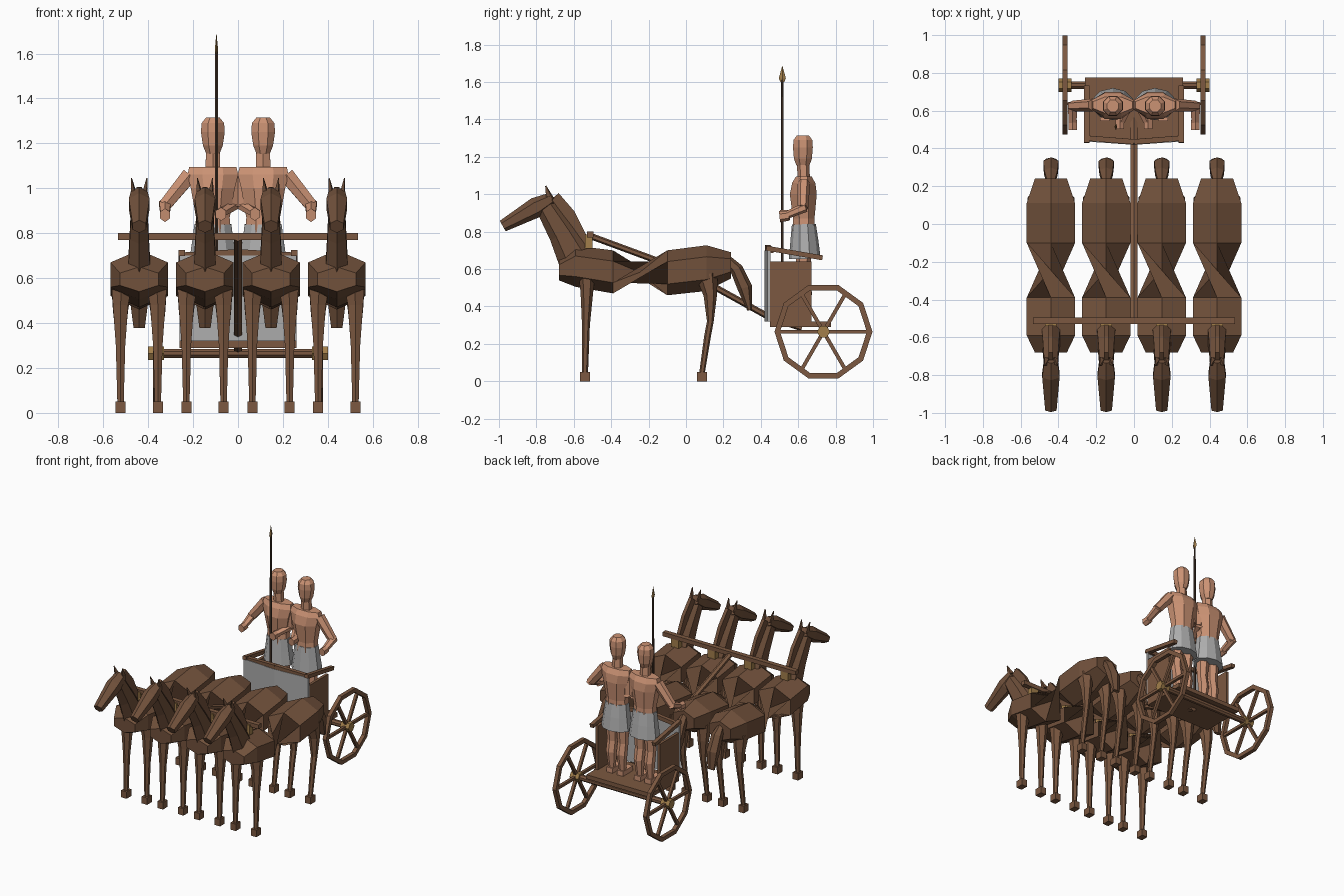
import bpy, bmesh, math
from mathutils import Vector


def material(name, rgb):
    m = bpy.data.materials.new(name)
    m.diffuse_color = (*rgb, 1)
    return m


WOOD = material("warm wood", (0.20, 0.098, 0.052))
COAT = material("brown coat", (0.165, 0.082, 0.044))
SKIN = material("skin", (0.60, 0.29, 0.175))
CLOTH = material("grey cloth", (0.42, 0.42, 0.42))
GOLD = material("dull gold", (0.36, 0.21, 0.07))
SHAFT = material("dark shaft", (0.07, 0.04, 0.025))


def loft(bm, rings, n=6, phase=30, plane=None):
    """Closed tube through rings (x, y, z, half_u, half_v[, twist in degrees])."""
    pts = [Vector(r[:3]) for r in rings]
    loops = []
    for i, r in enumerate(rings):
        t = Vector(plane) if plane else (pts[min(i + 1, len(pts) - 1)] - pts[max(i - 1, 0)]).normalized()
        u = Vector((1, 0, 0)) if abs(t.x) < 0.8 else Vector((0, 1, 0))
        u = (u - t * u.dot(t)).normalized()
        v = t.cross(u)
        twist = r[5] if len(r) > 5 else 0
        ang = [math.radians(phase + twist + 360 * k / n) for k in range(n)]
        su = r[3] / max(abs(math.cos(a)) for a in ang)
        sv = r[4] / max(abs(math.sin(a)) for a in ang)
        loops.append([bm.verts.new(pts[i] + u * su * math.cos(a) + v * sv * math.sin(a)) for a in ang])
    for a, b in zip(loops, loops[1:]):
        for k in range(n):
            bm.faces.new((a[k], a[(k + 1) % n], b[(k + 1) % n], b[k]))
    bm.faces.new(loops[0])
    bm.faces.new(loops[-1])


def box(bm, x0, x1, y0, y1, z0, z1):
    xm, ym = (x0 + x1) / 2, (y0 + y1) / 2
    hx, hy = (x1 - x0) / 2, (y1 - y0) / 2
    loft(bm, [(xm, ym, z0, hx, hy), (xm, ym, z1, hx, hy)], 4, 45)


def finish(bm, name, *mats):
    bmesh.ops.recalc_face_normals(bm, faces=bm.faces)
    me = bpy.data.meshes.new(name)
    bm.to_mesh(me)
    bm.free()
    for m in mats:
        me.materials.append(m)
    ob = bpy.data.objects.new(name, me)
    bpy.context.collection.objects.link(ob)
    return ob


def part(name, mat, rings, n=6, phase=30, plane=None):
    bm = bmesh.new()
    loft(bm, rings, n, phase, plane)
    return finish(bm, name, mat)


def horse(i, x):
    # Body with a wrung waist
    part(f"horse_body_{i}", COAT, [
        (x, -0.68, 0.595, 0.085, 0.055), (x, -0.59, 0.615, 0.128, 0.11),
        (x, -0.39, 0.585, 0.128, 0.115), (x, -0.10, 0.58, 0.128, 0.12, -120),
        (x, 0.11, 0.605, 0.128, 0.122, -120), (x, 0.24, 0.62, 0.085, 0.07, -120)],
        plane=(0, 1, 0))
    # Neck, head, mane, ears and tail
    bm = bmesh.new()
    loft(bm, [(x, -0.58, 0.64, 0.05, 0.10), (x, -0.66, 0.79, 0.042, 0.075), (x, -0.755, 0.945, 0.035, 0.055)])
    loft(bm, [(x, -0.72, 0.975, 0.036, 0.035), (x, -0.80, 0.93, 0.046, 0.055),
              (x, -0.98, 0.83, 0.03, 0.032)])
    loft(bm, [(x, -0.53, 0.73, 0.012, 0.02), (x, -0.62, 0.89, 0.012, 0.03),
              (x, -0.70, 0.99, 0.012, 0.025)], 4, 45)
    for s in (-1, 1):
        loft(bm, [(x + s * 0.024, -0.725, 0.97, 0.014, 0.022),
                  (x + s * 0.034, -0.75, 1.045, 0.002, 0.003)], 4)
    loft(bm, [(x, 0.22, 0.65, 0.02, 0.025), (x, 0.27, 0.60, 0.035, 0.035),
              (x, 0.315, 0.50, 0.04, 0.04), (x, 0.34, 0.38, 0.025, 0.012)])
    finish(bm, f"horse_head_and_tail_{i}", COAT)
    # Legs and hooves
    bm = bmesh.new()
    for s in (-1, 1):
        lx = x + s * 0.083
        loft(bm, [(lx - s * 0.005, -0.53, 0.57, 0.046, 0.045), (lx, -0.53, 0.48, 0.034, 0.034),
                  (lx, -0.535, 0.30, 0.021, 0.021), (lx, -0.54, 0.04, 0.014, 0.016)])
        loft(bm, [(lx - s * 0.005, 0.11, 0.57, 0.046, 0.06), (lx, 0.13, 0.46, 0.034, 0.036),
                  (lx, 0.13, 0.32, 0.02, 0.018), (lx, 0.115, 0.24, 0.018, 0.018), (lx, 0.085, 0.04, 0.014, 0.015)])
        for y in (-0.54, 0.085):
            box(bm, lx - 0.022, lx + 0.022, y - 0.027, y + 0.027, 0, 0.05)
    finish(bm, f"horse_legs_{i}", WOOD)
    # Yoke pad
    bm = bmesh.new()
    box(bm, x - 0.03, x + 0.03, -0.54, -0.50, 0.71, 0.785)
    finish(bm, f"yoke_pad_{i}", GOLD)


for i, hx in enumerate((-0.44, -0.147, 0.147, 0.44)):
    horse(i + 1, hx)

# Yoke and draught pole
bm = bmesh.new()
box(bm, -0.535, 0.535, -0.53, -0.495, 0.77, 0.80)
finish(bm, "yoke_beam", WOOD)
part("draught_pole", WOOD, [(0, -0.52, 0.78, 0.018, 0.017), (0, -0.10, 0.625, 0.018, 0.017),
                            (0, 0.17, 0.495, 0.018, 0.017), (0, 0.45, 0.34, 0.018, 0.017),
                            (0, 0.62, 0.285, 0.018, 0.017)])

# Chariot floor and side panels
bm = bmesh.new()
box(bm, -0.26, 0.26, 0.45, 0.775, 0.29, 0.32)
finish(bm, "chariot_floor", WOOD)
bm = bmesh.new()
for s in (-1, 1):
    box(bm, s * 0.25 - 0.01, s * 0.25 + 0.01, 0.45, 0.67, 0.31, 0.64)
finish(bm, "side_panels", WOOD)

# Slightly bowed front panel, in two halves
bm = bmesh.new()
for s in (-1, 1):
    loft(bm, [(s * 0.13, 0.445, 0.32, 0.13, 0.008), (s * 0.13, 0.445, 0.70, 0.13, 0.008)], 4, 45)
for v in bm.verts:
    v.co.y -= 0.018 * (1 - abs(v.co.x) / 0.26)
finish(bm, "front_panel", CLOTH)

# Hand rail around the front and sides
bm = bmesh.new()
for s in (-1, 1):
    loft(bm, [(0, 0.435, 0.715, 0.014, 0.014), (s * 0.255, 0.455, 0.70, 0.014, 0.014)], 4, 45)
    loft(bm, [(s * 0.25, 0.43, 0.712, 0.014, 0.013), (s * 0.25, 0.73, 0.66, 0.014, 0.013)], 4, 45)
finish(bm, "hand_rail", WOOD)

# Axle, hubs and ten-sided wheels
AY, AZ = 0.735, 0.265
part("axle", WOOD, [(-0.39, AY, AZ, 0.02, 0.02), (0.39, AY, AZ, 0.02, 0.02)], 8, 22.5)
for s, side in ((-1, "left"), (1, "right")):
    wx = s * 0.365
    part(f"hub_{side}", GOLD, [(s * 0.33, AY, AZ, 0.035, 0.03), (s * 0.40, AY, AZ, 0.035, 0.03)], 6, 0)
    bm = bmesh.new()
    rim = []
    for k in range(10):
        a = math.tau * k / 10
        rim.append([bm.verts.new((wx + dx, AY + r * math.cos(a), AZ + r * math.sin(a)))
                    for dx, r in ((-0.014, 0.262), (0.014, 0.262), (0.014, 0.232), (-0.014, 0.232))])
    for k in range(10):
        a, b = rim[k], rim[(k + 1) % 10]
        for j in range(4):
            bm.faces.new((a[j], a[(j + 1) % 4], b[(j + 1) % 4], b[j]))
    for k in range(6):
        c, q = math.cos(math.tau * k / 6), math.sin(math.tau * k / 6)
        loft(bm, [(wx, AY + r * c, AZ + r * q, 0.01, 0.01) for r in (0.015, 0.238)], 4, 45)
    finish(bm, f"wheel_{side}", WOOD)


def rider(s, side):
    x, y = s * 0.112, 0.63
    # Torso, neck and head
    bm = bmesh.new()
    loft(bm, [(x, y, 0.80, 0.08, 0.06), (x, y, 0.87, 0.075, 0.057), (x, y - 0.003, 1.00, 0.098, 0.072),
              (x, y, 1.06, 0.113, 0.062), (x, y, 1.095, 0.105, 0.042)], 8, 22.5)
    loft(bm, [(x, y, 1.08, 0.033, 0.033), (x, y - 0.005, 1.18, 0.03, 0.033)])
    loft(bm, [(x, y - 0.005, 1.155, 0.03, 0.035), (x, y - 0.005, 1.19, 0.044, 0.048),
              (x, y - 0.005, 1.25, 0.053, 0.053), (x, y - 0.005, 1.29, 0.05, 0.05),
              (x, y - 0.005, 1.315, 0.03, 0.032)], 8, 22.5)
    # Outer and inner arms with hands
    out, inn = [Vector(p) for p in ((s * 0.215, y, 1.06), (s * 0.325, 0.625, 0.925), (s * 0.325, 0.53, 0.885))], \
               [Vector(p) for p in ((s * 0.03, y, 1.06), (s * 0.028, 0.635, 0.92), (s * 0.075, 0.535, 0.89))]
    for sh, el, ha in (out, inn):
        loft(bm, [(*sh, 0.034, 0.034), (*el, 0.028, 0.028)])
        loft(bm, [(*(el + (el - ha) * 0.15), 0.026, 0.026), (*ha, 0.02, 0.02)])
        loft(bm, [(*(ha + Vector((0, 0.02, 0))), 0.022, 0.026), (*(ha + Vector((0, -0.03, -0.005))), 0.022, 0.03)])
    # Legs and feet
    for k in (-1, 1):
        lx = x + k * 0.042
        loft(bm, [(lx, y, 0.72, 0.042, 0.045), (lx, y - 0.005, 0.55, 0.032, 0.034),
                  (lx, y + 0.008, 0.47, 0.032, 0.036), (lx, y, 0.34, 0.02, 0.022)])
        box(bm, lx - 0.025, lx + 0.025, y - 0.085, y + 0.03, 0.32, 0.355)
    finish(bm, f"rider_{side}", SKIN)
    # Kilt
    part(f"kilt_{side}", CLOTH, [(x, y + 0.005, 0.655, 0.108, 0.085), (x, y + 0.003, 0.75, 0.094, 0.075),
                                 (x, y, 0.84, 0.082, 0.064)], 10, 18)


rider(-1, "left")
rider(1, "right")

# Spear
part("spear_shaft", SHAFT, [(-0.096, 0.515, 0.33, 0.008, 0.008), (-0.096, 0.515, 1.61, 0.006, 0.006)])
part("spear_tip", GOLD, [(-0.096, 0.515, 1.60, 0.005, 0.01), (-0.096, 0.515, 1.62, 0.007, 0.019),
                         (-0.096, 0.515, 1.685, 0.001, 0.001)], 4, 0)
